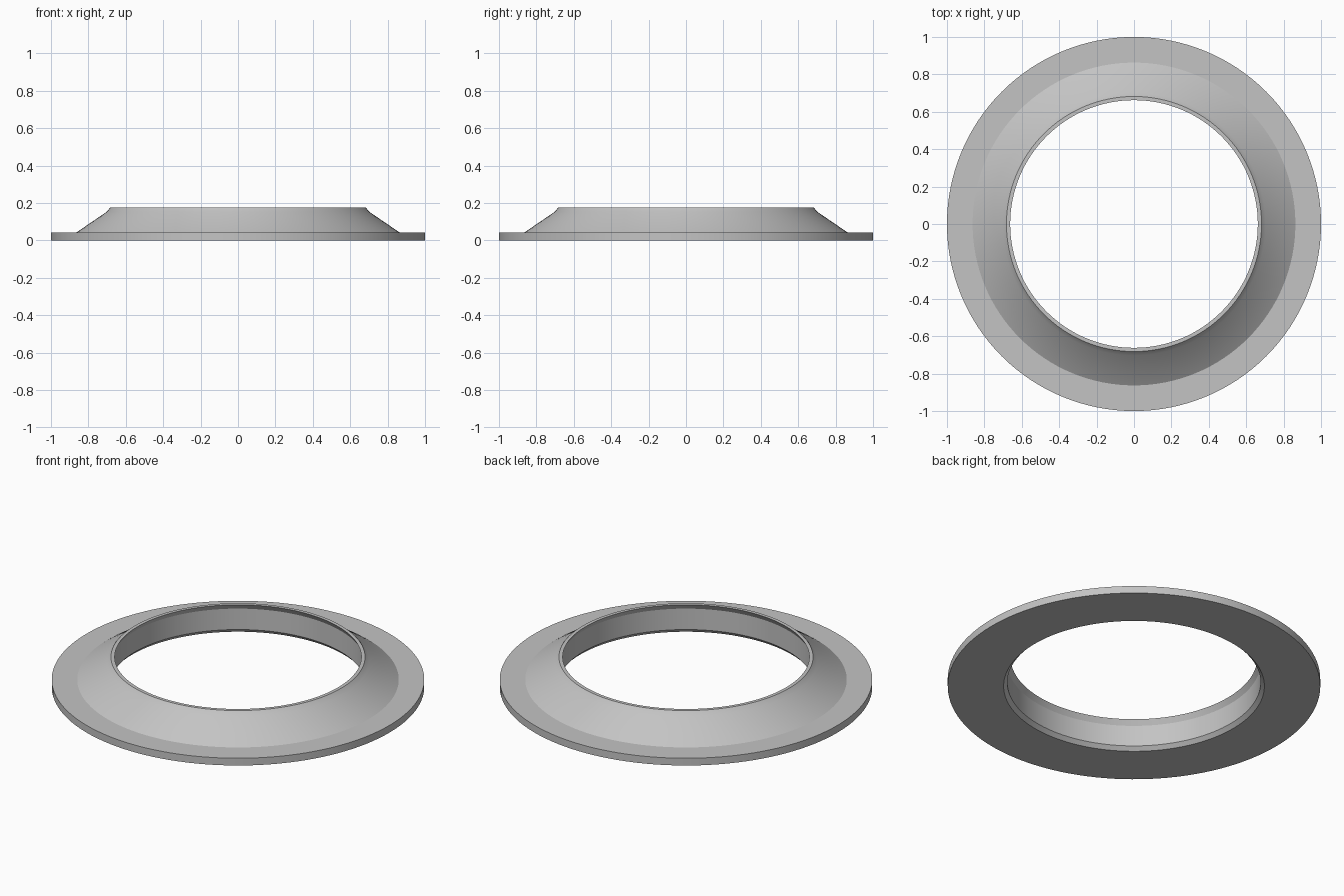
import bpy, bmesh, math

cube = bpy.data.objects.get("Cube")
if cube:
    bpy.data.objects.remove(cube, do_unlink=True)

# Plain grey material
grey = bpy.data.materials.new("grey")
grey.use_nodes = True
colour = (0.55, 0.55, 0.55, 1)
grey.diffuse_color = colour
grey.node_tree.nodes["Principled BSDF"].inputs["Base Color"].default_value = colour

# Closed cross-section of the ring as (radius, height)
profile = [
    (1.0, 0), (1.0, 0.043),             # outer edge of the flange
    (0.863, 0.043),                     # foot of the cone
    (0.703, 0.152), (0.682, 0.177),     # cone and its steeper lip
    (0.662, 0.177),                     # flat top rim
    (0.68, 0.146), (0.68, 0.022),       # undercut and bore
    (0.70, 0),                          # bottom chamfer
]

# Revolve the section around the z axis
bm = bmesh.new()
verts = [bm.verts.new((r, 0, z)) for r, z in profile]
edges = [bm.edges.new((v, verts[i - 1])) for i, v in enumerate(verts)]
bmesh.ops.spin(bm, geom=verts + edges, cent=(0, 0, 0), axis=(0, 0, 1),
               angle=math.tau, steps=128, use_merge=True)
bmesh.ops.remove_doubles(bm, verts=bm.verts, dist=0.0001)
bmesh.ops.recalc_face_normals(bm, faces=bm.faces)

mesh = bpy.data.meshes.new("flanged_ring")
bm.to_mesh(mesh)
bm.free()
mesh.materials.append(grey)
ring = bpy.data.objects.new("flanged_ring", mesh)
bpy.context.collection.objects.link(ring)

# Smooth round surfaces, keep rims sharp
bpy.ops.object.select_all(action="DESELECT")
ring.select_set(True)
bpy.context.view_layer.objects.active = ring
bpy.ops.object.shade_smooth_by_angle(angle=math.radians(25))
